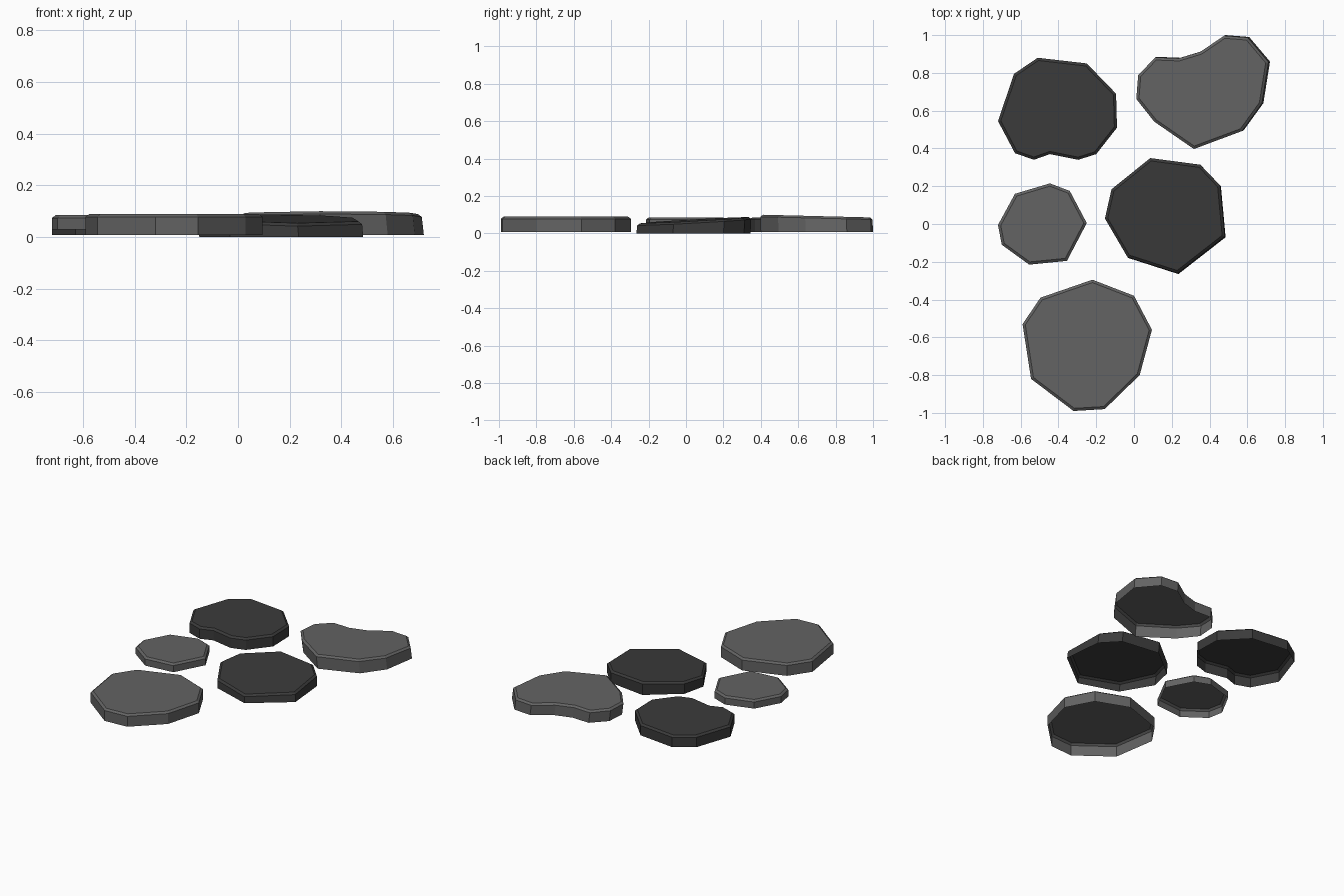
import bpy, bmesh

if "Cube" in bpy.data.objects:
    bpy.data.objects.remove(bpy.data.objects["Cube"])


def material(name, v):
    m = bpy.data.materials.new(name)
    m.diffuse_color = (v, v, v, 1)
    m.use_nodes = True
    m.node_tree.nodes["Principled BSDF"].inputs["Base Color"].default_value = m.diffuse_color
    return m


LIGHT = material("light grey stone", 0.125)
DARK = material("dark grey stone", 0.043)


def stone(name, mat, outline, base, rim, tilt=(0, 0), lean=(0, 0), edge=0.014):
    """Open-bottomed slab: outline walls, tilted rim, then a chamfered top."""
    cx = sum(p[0] for p in outline) / len(outline)
    cy = sum(p[1] for p in outline) / len(outline)
    bm = bmesh.new()
    low = [bm.verts.new((x, y, base)) for x, y in outline]
    high = [bm.verts.new((x + lean[0], y + lean[1],
                          rim + tilt[0] * (x - cx) + tilt[1] * (y - cy)))
            for x, y in outline]
    n = len(outline)
    for i in range(n):
        j = (i + 1) % n
        bm.faces.new((low[j], low[i], high[i], high[j]))
    top = bm.faces.new(high[::-1])
    top.normal_update()
    bm.normal_update()
    # outlines run clockwise, so the reversed rim faces up
    bmesh.ops.inset_region(bm, faces=[top], thickness=edge, depth=0.011,
                           use_even_offset=True, use_boundary=True)
    bm.normal_update()
    me = bpy.data.meshes.new(name)
    bm.to_mesh(me)
    bm.free()
    me.materials.append(mat)
    ob = bpy.data.objects.new(name, me)
    bpy.context.collection.objects.link(ob)
    return ob


# back left stone
stone("back_left_stone", DARK,
      [(-.51, .88), (-.25, .85), (-.095, .69), (-.09, .51), (-.20, .37), (-.295, .34),
       (-.445, .37), (-.53, .34), (-.63, .375), (-.72, .545), (-.635, .795)],
      0.007, 0.074)

# back right kidney-shaped stone
stone("back_right_stone", LIGHT,
      [(.485, 1.0), (.61, .99), (.72, .86), (.685, .64), (.58, .495), (.325, .40),
       (.115, .545), (.02, .665), (.03, .79), (.12, .885), (.245, .88), (.36, .915)],
      0.007, 0.08, tilt=(0, -0.025), lean=(-0.008, -0.003))

# small left stone
stone("small_stone", LIGHT,
      [(-.445, .215), (-.34, .175), (-.25, .005), (-.355, -.195), (-.555, -.215),
       (-.70, -.11), (-.72, -.005), (-.63, .16)],
      0.028, 0.073)

# middle stone, tilted down to the front right
stone("middle_stone", DARK,
      [(.09, .345), (.355, .31), (.46, .20), (.485, -.07), (.235, -.265),
       (-.03, -.18), (-.15, .025), (-.115, .18)],
      0.0, 0.061, tilt=(-0.015, 0.055), lean=(-0.004, 0.004))

# large front stone
stone("front_stone", LIGHT,
      [(-.22, -.295), (0, -.38), (.095, -.56), (.03, -.80), (-.155, -.98),
       (-.32, -.99), (-.545, -.82), (-.59, -.53), (-.495, -.39)],
      0.007, 0.078)
